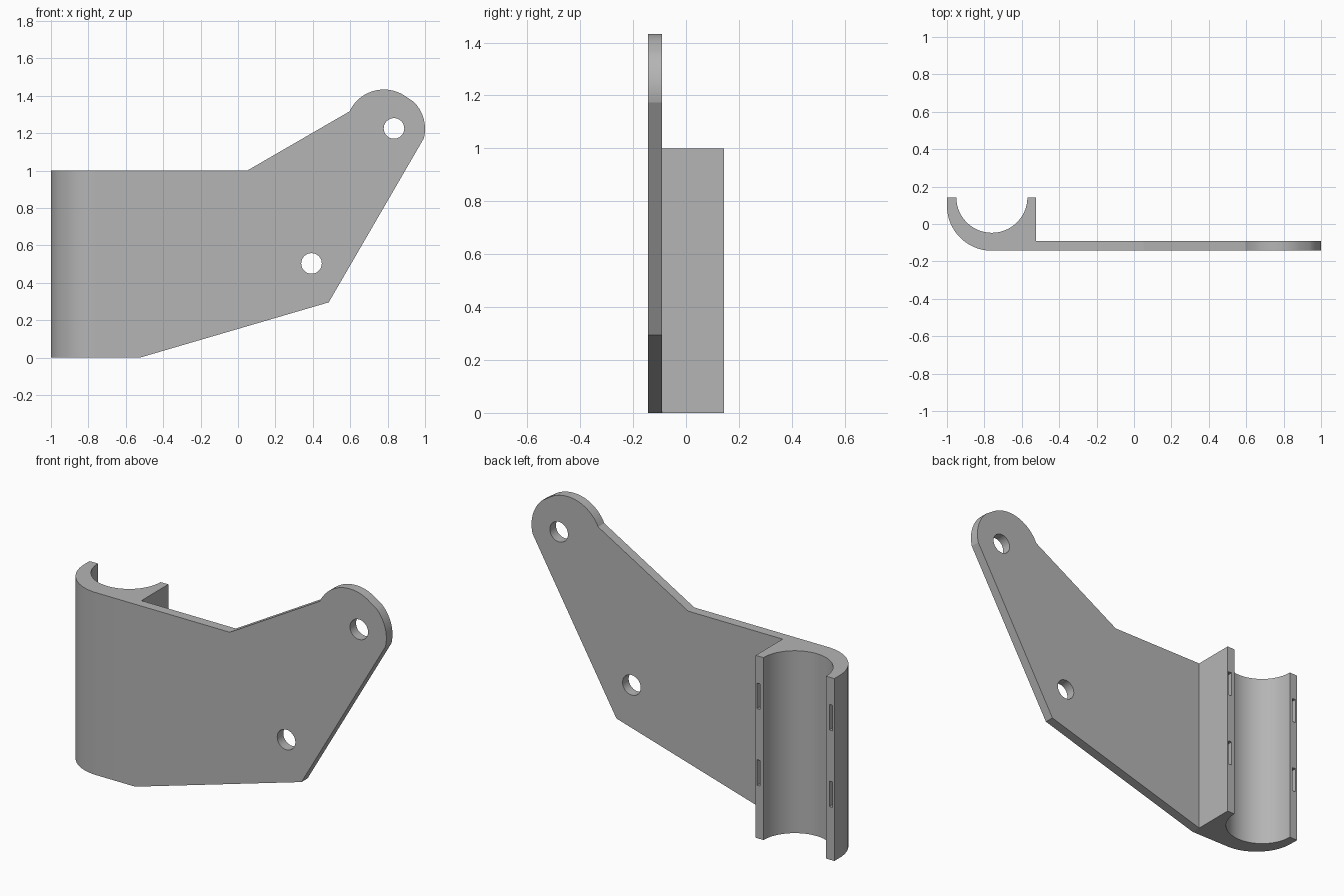
import bpy, bmesh
from math import cos, sin, pi, radians
from mathutils import Vector

cube = bpy.data.objects.get("Cube")
if cube:
    bpy.data.objects.remove(cube, do_unlink=True)

# One grey metal colour
grey = bpy.data.materials.new("grey_metal")
grey.use_nodes = True
GREY = (0.46, 0.46, 0.46, 1)
grey.diffuse_color = GREY
grey.node_tree.nodes["Principled BSDF"].inputs["Base Color"].default_value = GREY

BACK, FRONT = 0.143, -0.143      # depth limits of the bracket
PLATE_BACK = -0.09
TUBE_X = -0.76                   # axis of the half-round socket


def arc(cx, cy, r, start, end, n):
    """Points along an arc, angles in degrees."""
    step = radians(end - start) / n
    return [(cx + r * cos(radians(start) + i * step),
             cy + r * sin(radians(start) + i * step)) for i in range(n + 1)]


def prism(name, points, to_3d, offset):
    """Extrude a closed 2D profile into a solid."""
    bm = bmesh.new()
    face = bm.faces.new([bm.verts.new(to_3d(u, v)) for u, v in points])
    ext = bmesh.ops.extrude_face_region(bm, geom=[face])
    moved = [g for g in ext["geom"] if isinstance(g, bmesh.types.BMVert)]
    bmesh.ops.translate(bm, verts=moved, vec=Vector(offset))
    bmesh.ops.recalc_face_normals(bm, faces=bm.faces)
    mesh = bpy.data.meshes.new(name)
    bm.to_mesh(mesh)
    bm.free()
    mesh.materials.append(grey)
    obj = bpy.data.objects.new(name, mesh)
    bpy.context.collection.objects.link(obj)
    return obj


def combine(target, other, operation):
    """Apply a boolean and remove the helper."""
    other.hide_render = True
    mod = target.modifiers.new("boolean", "BOOLEAN")
    mod.operation, mod.solver, mod.object = operation, "EXACT", other
    bpy.context.view_layer.objects.active = target
    bpy.ops.object.modifier_apply(modifier=mod.name)
    bpy.data.objects.remove(other, do_unlink=True)


# Half-round socket: rounded outside corner, square inside corner
socket_profile = [(-1.0, BACK)]
socket_profile += arc(TUBE_X, FRONT + 0.24, 0.24, 180, 270, 24)
socket_profile += [(-0.523, FRONT), (-0.523, BACK)]
socket_profile += arc(TUBE_X, BACK, 0.19, 0, -180, 48)
bracket = prism("bracket", socket_profile, lambda x, y: (x, y, 0), (0, 0, 1))

# Curved strap channels running through the socket wall
for z in (0.29, 0.71):
    ring = [(TUBE_X + 0.23, BACK + 0.05)] + arc(TUBE_X, BACK, 0.23, 0, -180, 40)
    ring += [(TUBE_X - 0.23, BACK + 0.05), (TUBE_X - 0.21, BACK + 0.05)]
    ring += arc(TUBE_X, BACK, 0.21, -180, 0, 40) + [(TUBE_X + 0.21, BACK + 0.05)]
    channel = prism("strap_channel_cutter", ring,
                    lambda x, y: (x, y, z), (0, 0, 0.14))
    combine(bracket, channel, "DIFFERENCE")

# Flat arm plate with a rounded ear at its upper end
plate_profile = [(-0.6, 0), (-0.523, 0), (0.485, 0.295)]
plate_profile += arc(0.795, 1.222, 0.205, -14, 45, 14)
plate_profile += arc(0.78, 1.23, 0.203, 60, 155, 22)
plate_profile += [(0.05, 1), (-0.6, 1)]
plate = prism("arm_plate", plate_profile, lambda x, z: (x, FRONT, z),
              (0, PLATE_BACK - FRONT, 0))

# Bolt holes through the plate
for x, z in ((0.834, 1.225), (0.393, 0.503)):
    hole = prism("bolt_hole_cutter", arc(x, z, 0.055, 0, 350, 35),
                 lambda u, v: (u, FRONT - 0.05, v), (0, 0.15, 0))
    combine(plate, hole, "DIFFERENCE")

combine(bracket, plate, "UNION")

# Smooth the curved walls, keep corners crisp
bpy.ops.object.select_all(action="DESELECT")
bracket.select_set(True)
bpy.context.view_layer.objects.active = bracket
bpy.ops.object.shade_smooth_by_angle(angle=radians(14))
